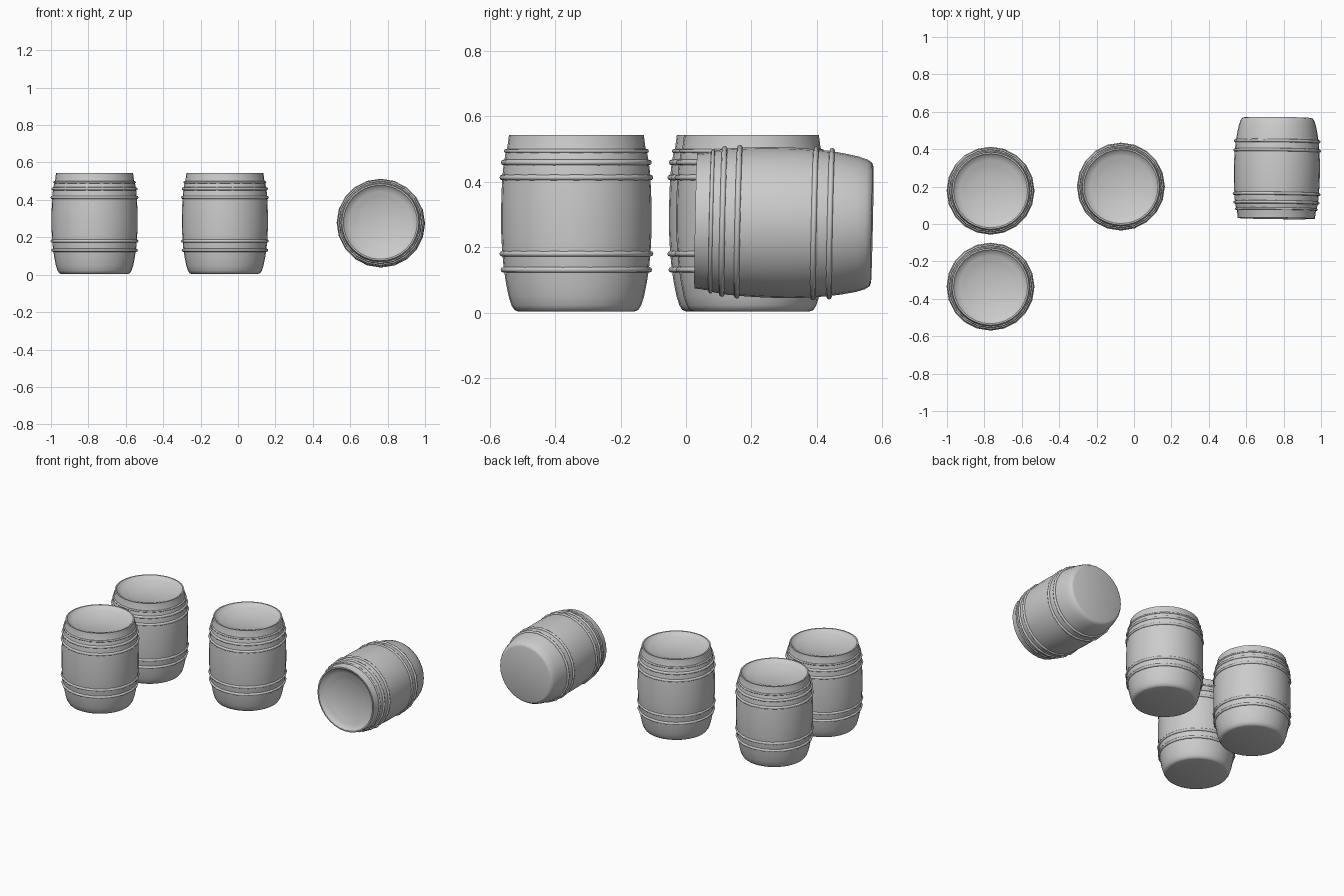
import bpy, bmesh, math
from mathutils import Matrix, Vector

if "Cube" in bpy.data.objects:
    bpy.data.objects.remove(bpy.data.objects["Cube"])

BODY_SIDES, HOOP_SIDES = 32, 20
MID = 0.275  # half height, used as the pivot

# outer wall, rim and dished lid as (radius, height)
PROFILE = [(0, 0.004), (0.178, 0.004), (0.189, 0.008), (0.198, 0.022),
           (0.207, 0.05), (0.215, 0.09), (0.222, 0.135), (0.227, 0.19),
           (0.230, 0.25), (0.230, 0.32), (0.228, 0.38), (0.224, 0.44),
           (0.217, 0.485), (0.211, 0.505), (0.206, 0.543), (0.198, 0.543),
           (0.190, 0.533), (0.165, 0.522), (0.135, 0.516), (0.115, 0.508), (0, 0.506)]
# hoops as (height, ring radius, thickness radius)
HOOPS = [(0.131, 0.223, 0.0085), (0.180, 0.2265, 0.0085),
         (0.413, 0.2265, 0.0085), (0.459, 0.222, 0.0085), (0.494, 0.2155, 0.006)]


def lathe(bm, points, sides, closed=False):
    """Revolve a profile around z."""
    rings = []
    for r, z in points:
        if r == 0:
            rings.append([bm.verts.new((0, 0, z - MID))] * sides)
        else:
            rings.append([bm.verts.new((r * math.cos(2 * math.pi * i / sides),
                                        r * math.sin(2 * math.pi * i / sides), z - MID))
                          for i in range(sides)])
    pairs = list(zip(rings, rings[1:]))
    if closed:
        pairs.append((rings[-1], rings[0]))
    for a, b in pairs:
        for i in range(sides):
            j = (i + 1) % sides
            bm.faces.new(dict.fromkeys((a[i], a[j], b[j], b[i])))


def finish(bm, name):
    bmesh.ops.recalc_face_normals(bm, faces=bm.faces[:])
    mesh = bpy.data.meshes.new(name)
    bm.to_mesh(mesh)
    bm.free()
    return mesh


# barrel body mesh
bm = bmesh.new()
lathe(bm, PROFILE, BODY_SIDES)
body_mesh = finish(bm, "barrel_body")

# hoops mesh
bm = bmesh.new()
for z, big, small in HOOPS:
    section = [(big + small * math.cos(math.tau * k / 8), z + small * math.sin(math.tau * k / 8))
               for k in range(8)]
    lathe(bm, section, HOOP_SIDES, closed=True)
hoop_mesh = finish(bm, "barrel_hoops")

# three standing barrels and one lying on its side, lid to the front
lying = Matrix.Rotation(math.radians(-0.7), 4, 'Z') @ Matrix.Rotation(math.radians(88.8), 4, 'X')
PLACES = [("back_left", (-0.767, 0.178, MID), Matrix()),
          ("front_left", (-0.767, -0.335, MID), Matrix()),
          ("middle", (-0.07, 0.20, MID), Matrix()),
          ("lying", (0.764, 0.298, MID), lying)]
for label, pos, rot in PLACES:
    for part, mesh in (("body", body_mesh), ("hoops", hoop_mesh)):
        ob = bpy.data.objects.new(f"{label}_barrel_{part}", mesh)
        ob.matrix_world = Matrix.Translation(Vector(pos)) @ rot
        bpy.context.collection.objects.link(ob)

# smooth shading, keeping the rim sharp
for mesh in (body_mesh, hoop_mesh):
    mesh.shade_smooth()
body_mesh.set_sharp_from_angle(angle=math.radians(40))
